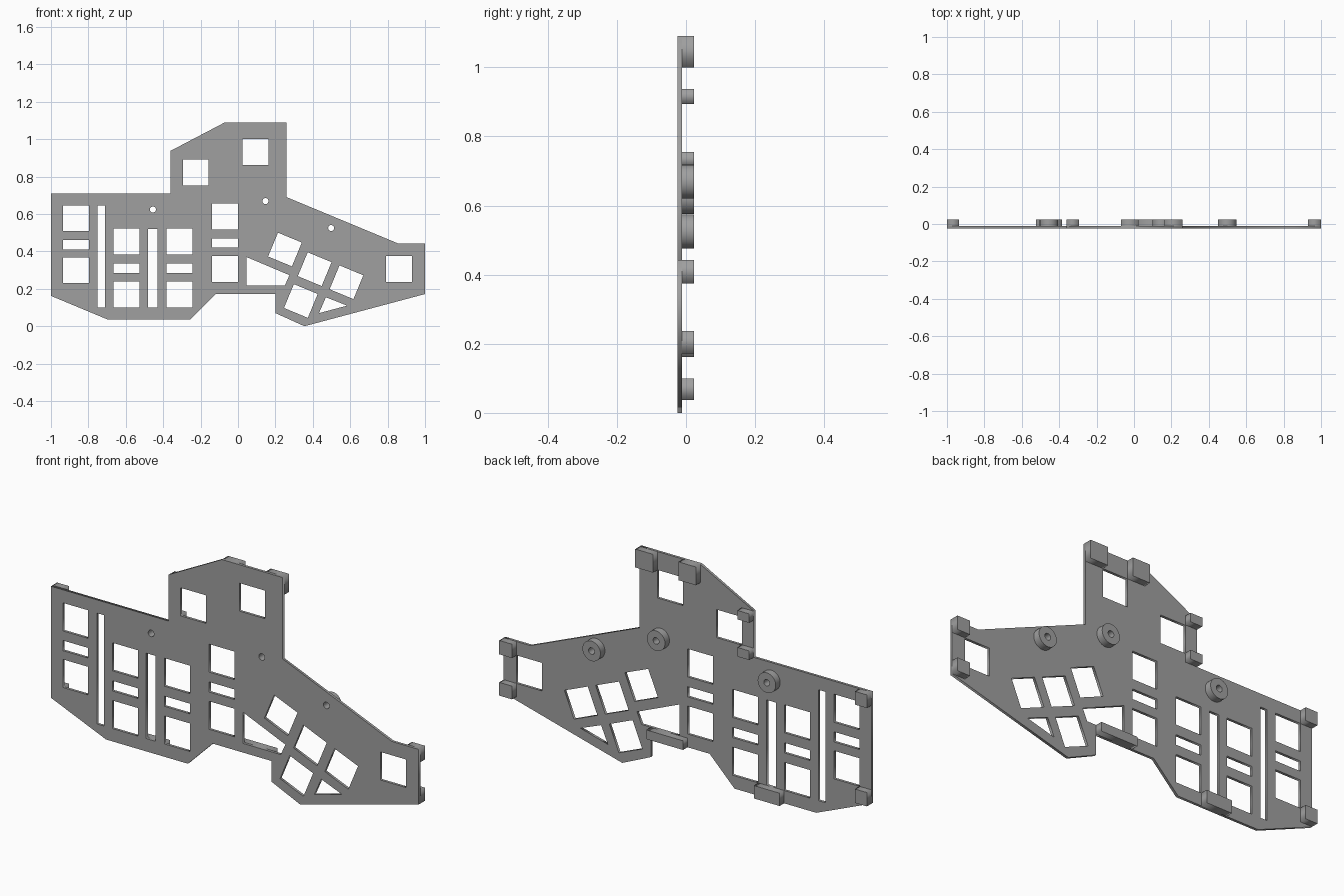
import bpy
import bmesh
import math

default_cube = bpy.data.objects.get("Cube")
if default_cube:
    bpy.data.objects.remove(default_cube, do_unlink=True)

FRONT, MIDDLE, BACK = -0.025, -0.012, 0.023

grey = bpy.data.materials.new("plain grey")
grey.use_nodes = True
shade = (0.35, 0.35, 0.35, 1.0)
grey.diffuse_color = shade
grey.node_tree.nodes["Principled BSDF"].inputs["Base Color"].default_value = shade


def rectangle(left, right, bottom, top):
    return [(left, bottom), (right, bottom), (right, top), (left, top)]


def turned_square(x, z, side, degrees):
    radius = side / math.sqrt(2)
    angles = [math.radians(degrees + 45 + 90 * i) for i in range(4)]
    return [(x + radius * math.cos(a), z + radius * math.sin(a)) for a in angles]


def circle(x, z, radius, count=40):
    angles = [math.tau * i / count for i in range(count)]
    return [(x + radius * math.cos(a), z + radius * math.sin(a)) for a in angles]


def extruded(name, loops, near, far):
    """Fill the first loop, leave the others open, and extrude along y."""
    curve = bpy.data.curves.new(name + " profile", "CURVE")
    curve.dimensions = "2D"
    curve.fill_mode = "BOTH"
    curve.extrude = (far - near) / 2
    for points in loops:
        spline = curve.splines.new("POLY")
        spline.points.add(len(points) - 1)
        for point, (x, z) in zip(spline.points, points):
            point.co = (x, z, 0, 1)
        spline.use_cyclic_u = True
    source = bpy.data.objects.new(name + " source", curve)
    bpy.context.collection.objects.link(source)
    graph = bpy.context.evaluated_depsgraph_get()
    mesh = bpy.data.meshes.new_from_object(source.evaluated_get(graph))
    bpy.data.objects.remove(source, do_unlink=True)

    # Weld the caps to the walls and stand the part upright
    bm = bmesh.new()
    bm.from_mesh(mesh)
    bmesh.ops.remove_doubles(bm, verts=bm.verts, dist=0.0001)
    for v in bm.verts:
        x, z, depth = v.co
        v.co = (x, (near + far) / 2 - depth, z)
    bmesh.ops.recalc_face_normals(bm, faces=bm.faces)
    bm.to_mesh(mesh)
    bm.free()
    mesh.materials.clear()
    mesh.materials.append(grey)
    part = bpy.data.objects.new(name, mesh)
    bpy.context.collection.objects.link(part)
    return part


# Plate outline, clockwise from the upper corner of its right side
outline = [
    (-1, .71), (-.36, .71), (-.36, .938), (-.07, 1.09), (.26, 1.09),
    (.26, .69), (.855, .443), (1, .443), (1, .172), (.355, 0),
    (.2, .07), (.2, .172), (-.12, .172), (-.255, .037), (-.7, .037), (-1, .162),
]

# Upright square windows, by lower right-hand corner
SIDE = .138
windows = [
    (-.935, .508), (-.935, .23), (-.665, .384), (-.665, .1),
    (-.382, .384), (-.382, .1), (-.139, .518), (-.139, .237),
    (-.295, .753), (.025, .862), (.792, .237),
]
holes = [rectangle(x, x + SIDE, z, z + SIDE) for x, z in windows]

# Short slots between window pairs, then the two tall slots
for x, z in [(-.935, .411), (-.665, .285), (-.382, .285), (-.139, .42)]:
    holes.append(rectangle(x, x + SIDE, z, z + .05))
holes.append(rectangle(-.75, -.712, .1, .645))
holes.append(rectangle(-.482, -.43, .1, .52))

# Tilted windows and the angular openings beside them
for x, z in [(.251, .41), (.41, .305), (.58, .235), (.336, .135)]:
    holes.append(turned_square(x, z, SIDE, -22.5))
holes.append([(.045, .37), (.275, .273), (.25, .217), (.045, .217)])
holes.append([(.47, .155), (.583, .11), (.433, .07)])

# Screw holes
screws = [(-.455, .624), (.147, .669), (.498, .525)]
holes += [circle(x, z, .016) for x, z in screws]
extruded("plate", [outline] + holes, FRONT, MIDDLE)

# Round standoffs on the back
for i, (x, z) in enumerate(screws):
    standoff = extruded(f"standoff_{i + 1}",
                        [circle(x, z, .049), circle(x, z, .016)], MIDDLE, BACK)
    bpy.ops.object.select_all(action="DESELECT")
    standoff.select_set(True)
    bpy.context.view_layer.objects.active = standoff
    bpy.ops.object.shade_smooth_by_angle(angle=math.radians(35))

# Spacer blocks on the back
blocks = {
    "right_upper_block": (-1, -.935, .645, .71),
    "right_lower_block": (-1, -.935, .162, .23),
    "left_upper_block": (.93, 1, .375, .443),
    "left_lower_block": (.93, 1, .172, .237),
    "top_right_block": (-.07, .025, 1, 1.09),
    "top_left_block": (.163, .26, 1, 1.09),
    "shoulder_upper_block": (-.36, -.295, .893, .937),
    "shoulder_lower_block": (-.36, -.295, .71, .755),
    "bottom_block": (-.525, -.385, .037, .1),
    "middle_bar": (0, .2, .172, .217),
}
for name, limits in blocks.items():
    extruded(name, [rectangle(*limits)], MIDDLE, BACK)
